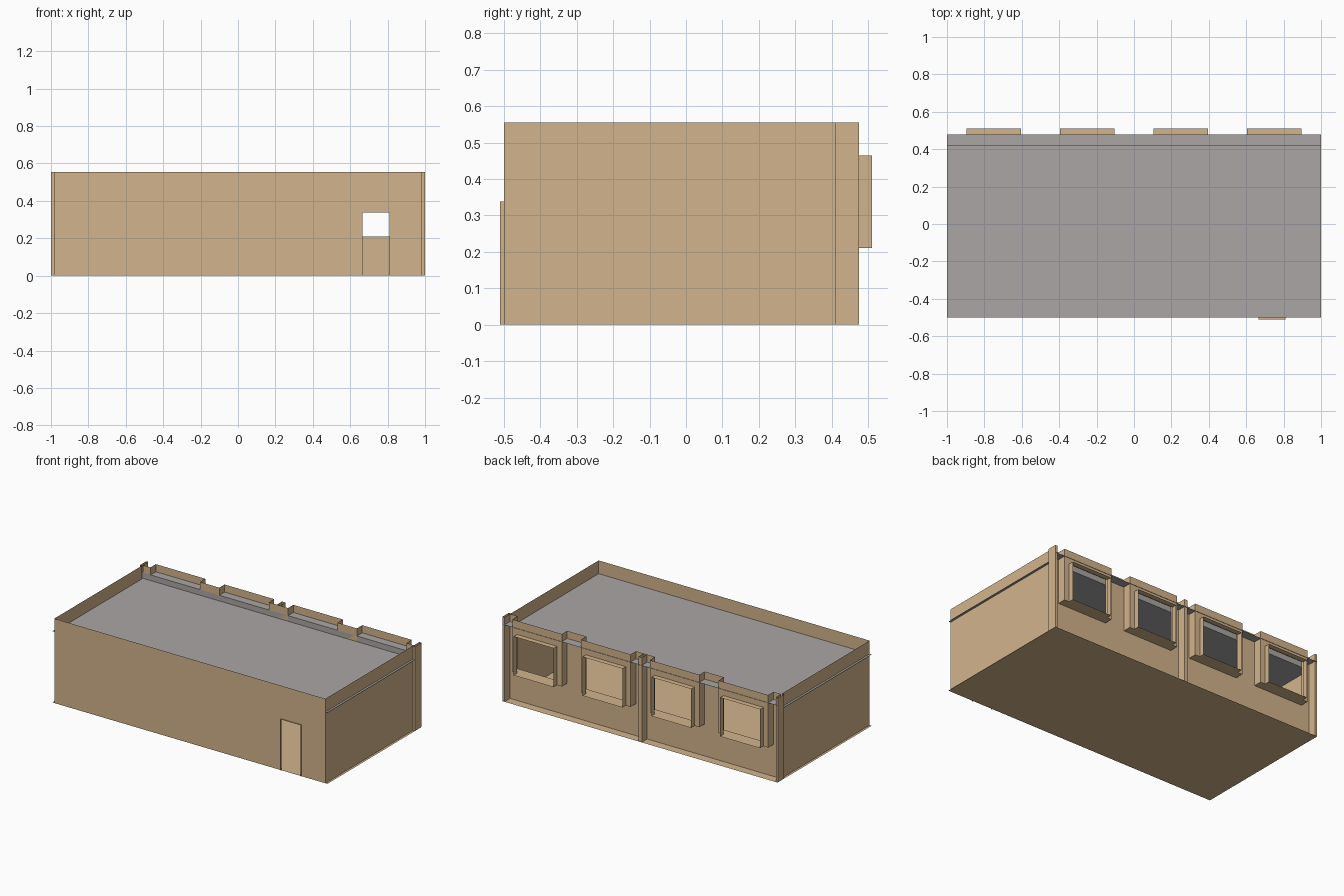
import bpy

if "Cube" in bpy.data.objects:
    bpy.data.objects.remove(bpy.data.objects["Cube"])

def material(name, rgb):
    m = bpy.data.materials.new(name)
    m.diffuse_color = (*rgb, 1)
    m.use_nodes = True
    m.node_tree.nodes["Principled BSDF"].inputs["Base Color"].default_value = m.diffuse_color
    return m

TAN = material("tan_wall", (0.645, 0.456, 0.262))
GREY = material("grey_roof", (0.40, 0.38, 0.373))

def sheet_object(name, quads, mat):
    """Thin-sheet object made from a list of four-point faces."""
    verts = [p for q in quads for p in q]
    faces = [tuple(range(i * 4, i * 4 + 4)) for i in range(len(quads))]
    me = bpy.data.meshes.new(name)
    me.from_pydata(verts, [], faces)
    me.materials.append(mat)
    ob = bpy.data.objects.new(name, me)
    bpy.context.collection.objects.link(ob)
    return ob

def flat(x0, x1, y0, y1, z, up=True):
    q = [(x0, y0, z), (x1, y0, z), (x1, y1, z), (x0, y1, z)]
    return q if up else q[::-1]

def upright(a, b, z0, z1):
    """Vertical face between plan points a and b, facing right of a to b."""
    return [(*a, z0), (*b, z0), (*b, z1), (*a, z1)]

def path(points, z0, z1):
    return [upright(a, b, z0, z1) for a, b in zip(points, points[1:])]

H = 0.555                        # parapet height
FRONT, REC, PANEL, SILL = -0.5, 0.42, 0.475, 0.51
SIDE, POST = 0.985, 0.41
WZ0, WZ1 = 0.21, 0.465           # window heights
DX0, DX1, DZ = 0.665, 0.81, 0.338
WINDOWS = (-0.75, -0.25, 0.25, 0.75)
PW, WW = 0.18, 0.145             # half widths of panel and window

# Floor
sheet_object("floor", [flat(-1, 1, FRONT, 0.478, 0)], TAN)

# Roof: low main deck, step up, narrow rear strip
RA, RB = 0.468, 0.505
sheet_object("roof", [
    flat(-1, 1, FRONT, REC, RA),
    upright((-1, REC), (1, REC), RA, RB),
    flat(-1, 1, REC, 0.478, RB)], GREY)

# Front wall around the doorway
sheet_object("front_wall", [
    upright((-SIDE, FRONT), (DX0, FRONT), 0, H),
    upright((DX1, FRONT), (SIDE, FRONT), 0, H),
    upright((DX0, FRONT), (DX1, FRONT), DZ, H)], TAN)

# Door surround
D = -0.51
sheet_object("door_surround", [
    upright((DX0, FRONT), (DX0, D), 0, DZ),
    upright((DX1, D), (DX1, FRONT), 0, DZ),
    flat(DX0, DX1, D, FRONT, DZ)], TAN)

# Side walls ending in rear corner posts
right = [(SIDE, FRONT), (SIDE, POST), (1, POST), (1, PANEL), (SIDE, PANEL), (SIDE, REC)]
left = [(-x, y) for x, y in reversed(right)]
sheet_object("right_wall", path(right, 0, H), TAN)
sheet_object("left_wall", path(left, 0, H), TAN)

# Recessed back wall, with a centre post
P = 0.012
back = [upright((SIDE, REC), (P, REC), 0, WZ0), upright((-P, REC), (-SIDE, REC), 0, WZ0)]
back += path([(P, REC), (P, PANEL), (-P, PANEL), (-P, REC)], 0, H)
edges = [-SIDE] + [w + s * PW for w in WINDOWS for s in (-1, 1)] + [SIDE]
for a, b in zip(edges[::2], edges[1::2]):
    back.append(upright((b, REC), (a, REC), WZ0, H))
sheet_object("back_wall", back, TAN)

# Projecting bays, each with an open window and surround
for i, c in enumerate(WINDOWS):
    a, b, l, r = c - PW, c + PW, c - WW, c + WW
    sheet_object(f"window_bay_{i + 1}", [
        upright((b, REC), (b, PANEL), WZ0, H),
        upright((a, PANEL), (a, REC), WZ0, H),
        upright((b, PANEL), (r, PANEL), WZ0, H),
        upright((l, PANEL), (a, PANEL), WZ0, H),
        upright((r, PANEL), (l, PANEL), WZ1, H),
        flat(a, b, REC, PANEL, WZ0, False)], TAN)
    sheet_object(f"window_surround_{i + 1}", [
        upright((r, PANEL), (r, SILL), WZ0, WZ1),
        upright((l, SILL), (l, PANEL), WZ0, WZ1),
        flat(l, r, PANEL, SILL, WZ1),
        flat(l, r, PANEL, SILL, WZ0, False)], TAN)
